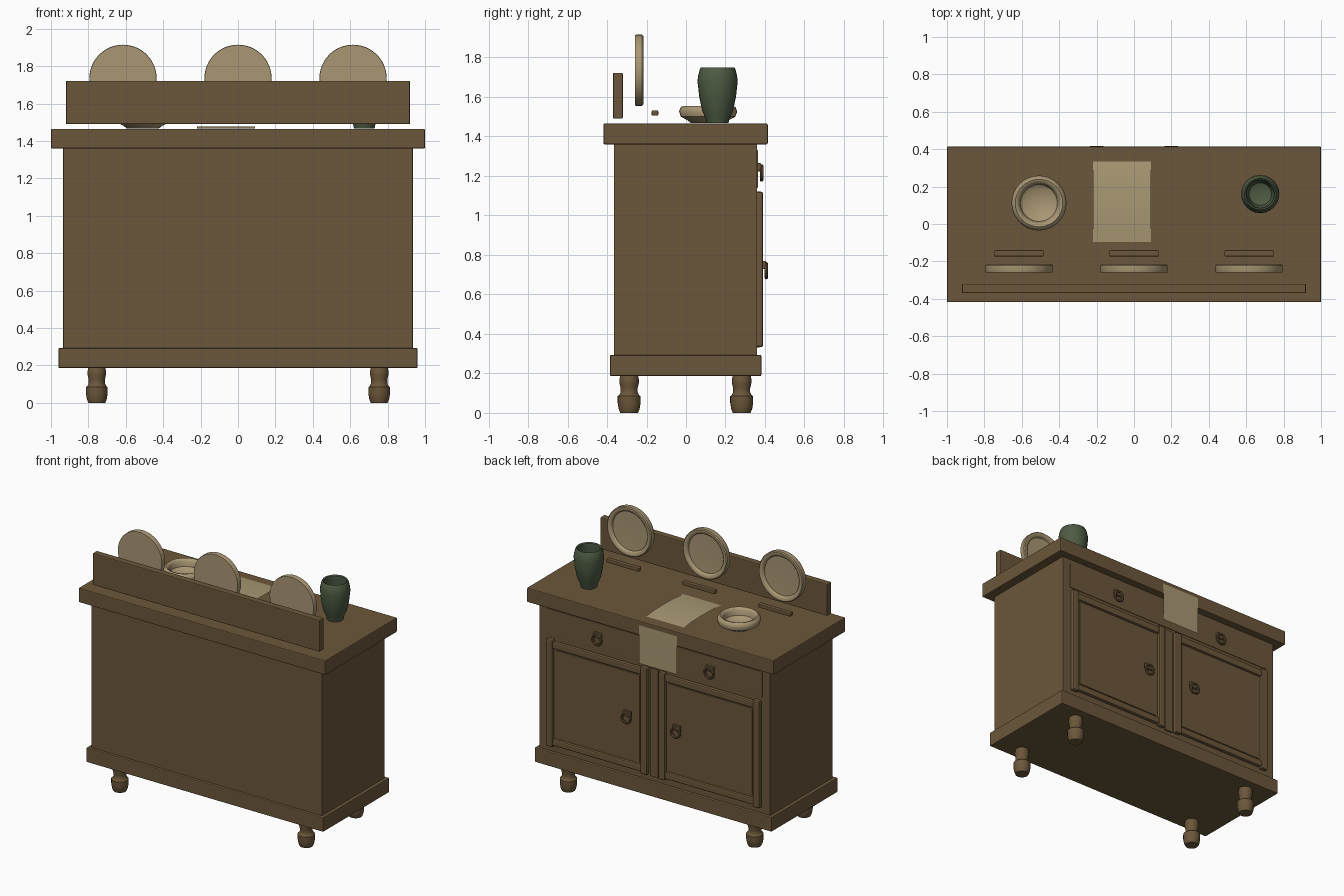
import bpy, bmesh, math
from mathutils import Matrix, Vector

cube = bpy.data.objects.get("Cube")
if cube:
    bpy.data.objects.remove(cube, do_unlink=True)


def material(name, rgb):
    m = bpy.data.materials.new(name)
    m.use_nodes = True
    m.diffuse_color = (*rgb, 1)
    m.node_tree.nodes["Principled BSDF"].inputs["Base Color"].default_value = (*rgb, 1)
    return m


WOOD = material("brown wood", (0.15, 0.095, 0.043))
CREAM = material("cream ceramic", (0.40, 0.31, 0.175))
GREEN = material("green glaze", (0.075, 0.105, 0.055))
LINEN = material("linen cloth", (0.40, 0.32, 0.175))


def finish(name, bm, mat, smooth=False):
    mesh = bpy.data.meshes.new(name)
    bm.to_mesh(mesh)
    bm.free()
    mesh.materials.append(mat)
    ob = bpy.data.objects.new(name, mesh)
    bpy.context.collection.objects.link(ob)
    if smooth:
        bpy.ops.object.select_all(action="DESELECT")
        ob.select_set(True)
        bpy.context.view_layer.objects.active = ob
        bpy.ops.object.shade_smooth_by_angle(angle=math.radians(40))
    return ob


def box(name, x, y, z, mat=WOOD, bevel=0.006):
    """Bevelled box from (low, high) ranges."""
    bm = bmesh.new()
    bmesh.ops.create_cube(bm, size=1)
    for v in bm.verts:
        v.co = Vector([(a + b) / 2 + c * (b - a) for c, (a, b) in zip(v.co, (x, y, z))])
    bmesh.ops.bevel(bm, geom=bm.edges[:], offset=bevel, segments=2, profile=0.5, affect="EDGES")
    return finish(name, bm, mat)


def lathe(name, profile, place, mat, steps=24, closed=False):
    """Turn (radius, height) points about z, then place the result."""
    bm = bmesh.new()
    vs = [bm.verts.new((r, 0, h)) for r, h in profile]
    es = [bm.edges.new(p) for p in zip(vs, vs[1:])]
    if closed:
        es.append(bm.edges.new((vs[-1], vs[0])))
    bmesh.ops.spin(bm, geom=vs + es, cent=(0, 0, 0), axis=(0, 0, 1),
                   angle=math.tau, steps=steps, use_duplicate=False)
    bmesh.ops.remove_doubles(bm, verts=bm.verts[:], dist=0.0001)
    bmesh.ops.recalc_face_normals(bm, faces=bm.faces[:])
    bm.transform(place)
    return finish(name, bm, mat, True)


def at(x, y, z):
    return Matrix.Translation((x, y, z))


FACE_BACK = Matrix.Rotation(-math.pi / 2, 4, "X")   # turns +z to +y

# Carcass
box("top_slab", (-1, 1), (-0.418, 0.414), (1.36, 1.465))
box("cabinet_body", (-0.935, 0.935), (-0.365, 0.36), (0.28, 1.365), bevel=0.003)
box("base_plinth", (-0.96, 0.96), (-0.385, 0.382), (0.187, 0.293))
box("back_board", (-0.92, 0.92), (-0.37, -0.32), (1.49, 1.722))
box("drawer_fascia", (-0.87, 0.87), (0.355, 0.364), (1.14, 1.33), bevel=0.002)
box("centre_strip", (-0.032, 0.032), (0.355, 0.372), (0.33, 1.12), bevel=0.003)

# Turned feet
foot = [(0, 0), (0.045, 0), (0.053, 0.02), (0.058, 0.05), (0.058, 0.085), (0.05, 0.09),
        (0.043, 0.105), (0.043, 0.125), (0.049, 0.15), (0.05, 0.165), (0.045, 0.19), (0, 0.19)]
for x, side in ((-0.755, "right"), (0.755, "left")):
    for y, end in ((-0.288, "front"), (0.282, "back")):
        lathe(f"{end}_{side}_foot", foot, at(x, y, 0), WOOD)


def ring_pull(name, x, y, z):
    """Small plate with a hanging ring."""
    box(name + "_plate", (x - 0.032, x + 0.032), (y - 0.004, y + 0.014), (z + 0.008, z + 0.05), bevel=0.004)
    ring = [(0.035 + 0.009 * math.cos(a), 0.009 * math.sin(a))
            for a in [math.tau * i / 8 for i in range(8)]]
    lathe(name + "_ring", ring, at(x, y + 0.017, z) @ FACE_BACK, WOOD, 20, True)


# Doors with raised frames, and ring pulls
for s, side in ((-1, "right"), (1, "left")):
    def span(a, b):
        return tuple(sorted((s * a, s * b)))
    box(side + "_door_panel", span(0.06, 0.85), (0.355, 0.368), (0.35, 1.1), bevel=0.002)
    box(side + "_door_inner_panel", span(0.115, 0.795), (0.36, 0.374), (0.405, 1.045), bevel=0.003)
    for a, b, part in ((0.045, 0.1, "inner"), (0.81, 0.865, "outer")):
        box(f"{side}_door_{part}_stile", span(a, b), (0.355, 0.39), (0.333, 1.12), bevel=0.01)
    for a, b, part in ((0.345, 0.395, "bottom"), (1.055, 1.108, "top")):
        box(f"{side}_door_{part}_rail", span(0.095, 0.815), (0.355, 0.386), (a, b), bevel=0.01)
    ring_pull(side + "_drawer_pull", s * 0.455, 0.366, 1.215)
    ring_pull(side + "_door_pull", s * 0.2, 0.39, 0.72)

# Display plates and their stops
plate = [(0, 0), (0.178, 0), (0.18, 0.006), (0.18, 0.036), (0.174, 0.042), (0.155, 0.042),
         (0.147, 0.036), (0.143, 0.022), (0, 0.018)]
for x, side in ((-0.615, "right"), (0, "middle"), (0.615, "left")):
    lathe(side + "_plate", plate, at(x, -0.258, 1.735) @ FACE_BACK, CREAM, 48)
    box(side + "_plate_stop", (x - 0.132, x + 0.132), (-0.174, -0.14), (1.505, 1.532))

# Bowl
bowl = [(0, 1.467), (0.085, 1.467), (0.105, 1.482), (0.138, 1.5), (0.147, 1.525), (0.14, 1.546),
        (0.127, 1.555), (0.113, 1.55), (0.104, 1.535), (0.098, 1.505), (0.07, 1.488), (0, 1.484)]
lathe("bowl", bowl, at(-0.508, 0.112, 0), CREAM, 32)

# Vase
vase = [(0, 1.467), (0.055, 1.467), (0.06, 1.49), (0.078, 1.53), (0.093, 1.6), (0.102, 1.68),
        (0.098, 1.71), (0.09, 1.74), (0.084, 1.75), (0.076, 1.744), (0.074, 1.72), (0.082, 1.68),
        (0.076, 1.6), (0.06, 1.53), (0, 1.51)]
lathe("vase", vase, at(0.675, 0.16, 0), GREEN)


def cloth(name, path):
    """Thin sheet following (y, z) points across the runner's width."""
    bm = bmesh.new()
    rows = [[bm.verts.new((x, y, z)) for x in (-0.22, 0.09)] for y, z in path]
    for (a, b), (c, d) in zip(rows, rows[1:]):
        bm.faces.new((a, b, d, c))
    return finish(name, bm, LINEN, True)


# Runner lying on the slab, with its hanging end
cloth("cloth_runner", [(-0.095, 1.467), (-0.04, 1.472), (0.02, 1.477), (0.12, 1.479),
                       (0.25, 1.477), (0.335, 1.468)])
cloth("cloth_drop", [(0.417, 1.435), (0.418, 1.29), (0.417, 1.155)])
